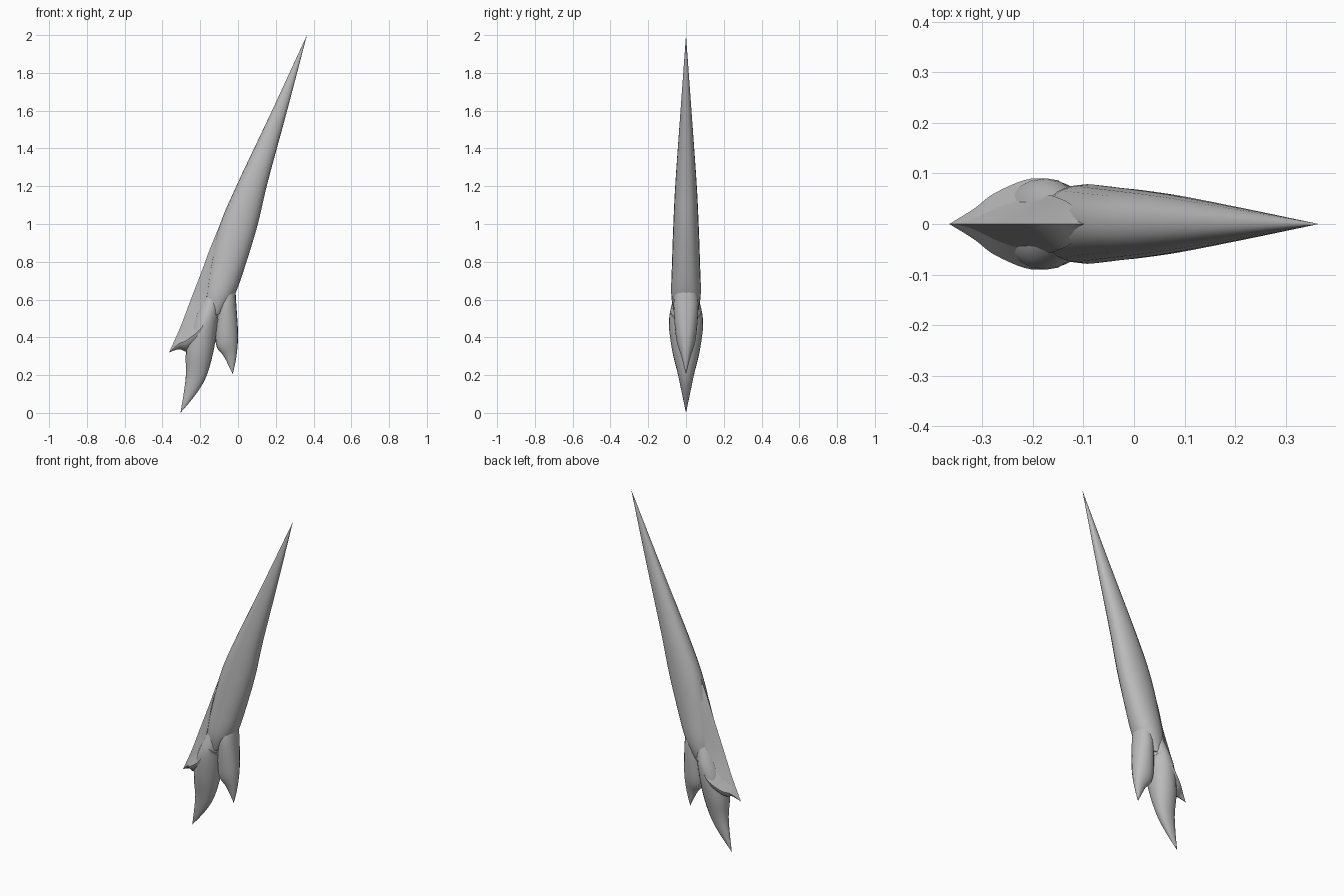
import bpy, bmesh, math
from mathutils import Vector

if "Cube" in bpy.data.objects:
    bpy.data.objects.remove(bpy.data.objects["Cube"])

GREY = bpy.data.materials.new("horn grey")
GREY.use_nodes = True
colour = (0.5, 0.5, 0.5, 1)
GREY.diffuse_color = colour
GREY.node_tree.nodes["Principled BSDF"].inputs["Base Color"].default_value = colour

# Cross-sections: fraction from rear edge to front edge, share of half thickness
LENS = [(0.5 - 0.5 * math.cos(math.pi * i / 10), math.sin(math.pi * i / 10) ** 0.85)
        for i in range(1, 10)]
WEDGE = [(0.45, 0.5), (0.9, 1.0)]
SPUR = [(0.3, 0.52), (0.58, 1.0), (0.7, 0.92), (0.85, 0.6)]


def spline(rows, steps):
    """Smooth the stations with a Catmull-Rom curve."""
    out = []
    for i in range(len(rows) - 1):
        p = [Vector(rows[min(max(k, 0), len(rows) - 1)]) for k in range(i - 1, i + 3)]
        for s in range(steps):
            t = s / steps
            out.append(0.5 * (2 * p[1] + (p[2] - p[0]) * t
                              + (2 * p[0] - 5 * p[1] + 4 * p[2] - p[3]) * t ** 2
                              + (3 * p[1] - p[0] - 3 * p[2] + p[3]) * t ** 3))
    return out + [Vector(rows[-1])]


def blade(name, stations, section, steps=5):
    """Loft a two-edged blade; station = rear x, rear z, front x, front z, half thickness."""
    bm = bmesh.new()
    rings = []
    for ax, az, bx, bz, h in spline(stations, steps):
        a, b = Vector((ax, 0, az)), Vector((bx, 0, bz))
        side = [(a.lerp(b, t), max(h, 0) * y) for t, y in section]
        pts = [a] + [p + Vector((0, -y, 0)) for p, y in side] + [b]
        pts += [p + Vector((0, y, 0)) for p, y in reversed(side)]
        rings.append([bm.verts.new(p) for p in pts])
    n = len(rings[0])
    for r, s in zip(rings, rings[1:]):
        for i in range(n):
            j = (i + 1) % n
            bm.faces.new((r[i], r[j], s[j], s[i]))
    bm.faces.new(rings[0])
    bm.faces.new(rings[-1])
    bmesh.ops.remove_doubles(bm, verts=bm.verts, dist=0.0002)
    bmesh.ops.recalc_face_normals(bm, faces=bm.faces)
    mesh = bpy.data.meshes.new(name)
    bm.to_mesh(mesh)
    bm.free()
    mesh.materials.append(GREY)
    obj = bpy.data.objects.new(name, mesh)
    bpy.context.collection.objects.link(obj)
    bpy.ops.object.select_all(action="DESELECT")
    obj.select_set(True)
    bpy.context.view_layer.objects.active = obj
    bpy.ops.object.shade_smooth_by_angle(angle=math.radians(32))


# Long tapering spike
blade("main_spike", [
    (0.365, 2.0, 0.365, 2.0, 0),
    (0.18, 1.6, 0.26, 1.6, 0.029),
    (0.0, 1.22, 0.157, 1.22, 0.056),
    (-0.095, 1.0, 0.105, 1.0, 0.067),
    (-0.15, 0.8, 0.045, 0.8, 0.074),
    (-0.185, 0.62, -0.015, 0.63, 0.078),
    (-0.17, 0.5, -0.08, 0.53, 0.06)], LENS)

# Flat-sided crest down the rear edge
blade("rear_crest", [
    (-0.09, 1.01, -0.085, 1.0, 0.004),
    (-0.148, 0.87, -0.118, 0.87, 0.036),
    (-0.192, 0.75, -0.14, 0.75, 0.05),
    (-0.25, 0.6, -0.175, 0.54, 0.058),
    (-0.305, 0.455, -0.255, 0.43, 0.042),
    (-0.365, 0.32, -0.362, 0.322, 0)], WEDGE)

# Short rear spur under the crest
blade("rear_spur", [
    (-0.2, 0.6, -0.09, 0.48, 0.08),
    (-0.245, 0.54, -0.17, 0.37, 0.09),
    (-0.285, 0.465, -0.265, 0.325, 0.062),
    (-0.325, 0.4, -0.31, 0.337, 0.03),
    (-0.365, 0.32, -0.365, 0.32, 0)], SPUR)

# Long middle claw
blade("middle_claw", [
    (-0.18, 0.62, -0.09, 0.64, 0.06),
    (-0.245, 0.46, -0.1, 0.53, 0.09),
    (-0.275, 0.33, -0.125, 0.35, 0.075),
    (-0.276, 0.2, -0.165, 0.2, 0.042),
    (-0.288, 0.1, -0.222, 0.1, 0.021),
    (-0.305, 0, -0.305, 0, 0)], LENS)

# Short front claw
blade("front_claw", [
    (-0.11, 0.68, -0.015, 0.68, 0.05),
    (-0.112, 0.57, -0.01, 0.59, 0.066),
    (-0.118, 0.37, 0.0, 0.42, 0.052),
    (-0.072, 0.295, -0.008, 0.3, 0.024),
    (-0.028, 0.205, -0.028, 0.205, 0)], LENS)
